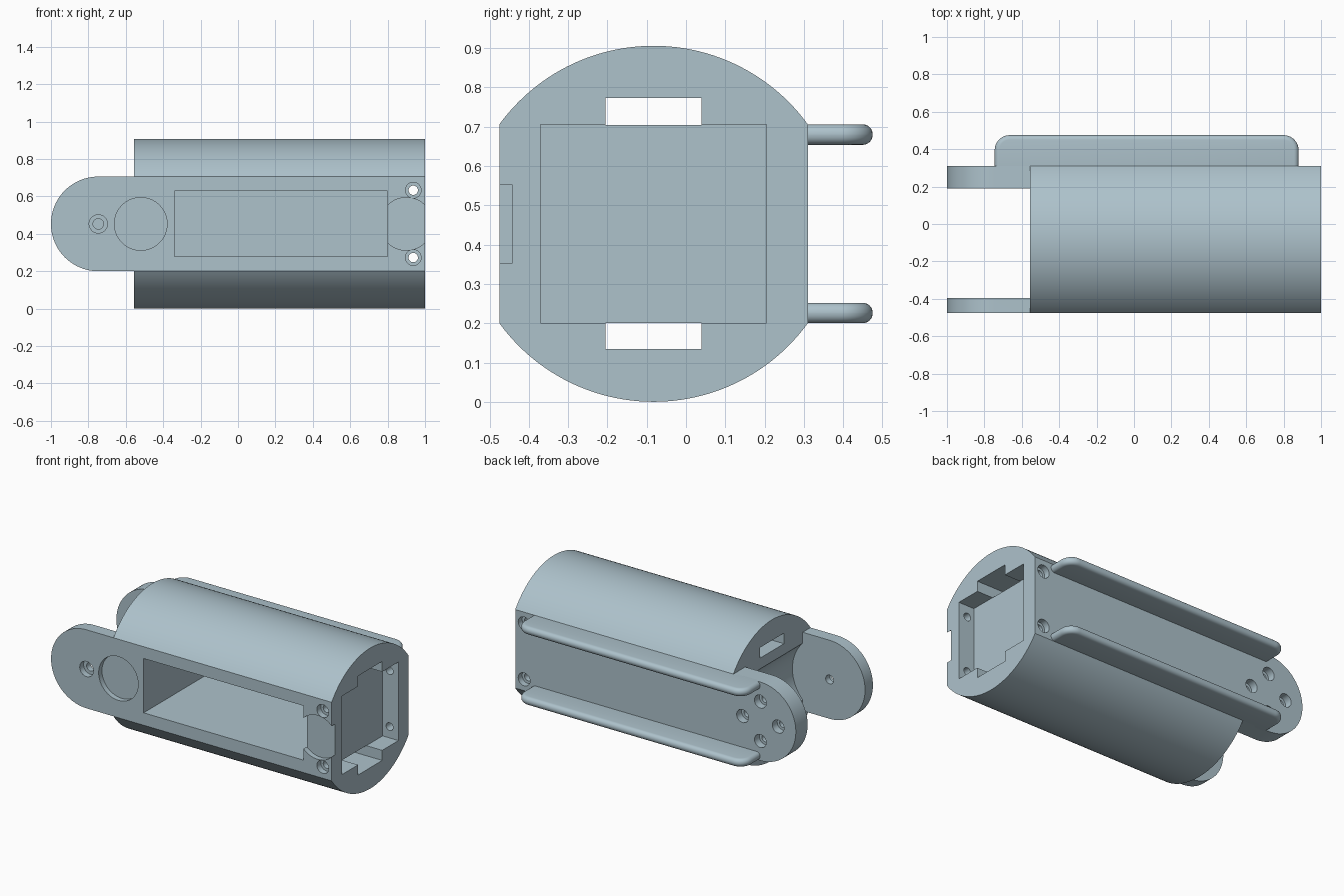
import bpy
import bmesh
from math import sin, cos, pi, radians, sqrt, asin
from mathutils import Vector

if "Cube" in bpy.data.objects:
    bpy.data.objects.remove(bpy.data.objects["Cube"])

# Main dimensions
FRONT, BACK = -0.475, 0.31       # outer flat faces
LOW, HIGH = 0.2, 0.706           # height band of the flats and arms
MID = (LOW + HIGH) / 2
TOP = 2 * MID
BODY_X, PIVOT_X = -0.555, -0.747
ARM_R = MID - LOW

paint = bpy.data.materials.new("blue_grey")
paint.use_nodes = True
colour = (0.42, 0.54, 0.60, 1)
paint.diffuse_color = colour
paint.node_tree.nodes["Principled BSDF"].inputs["Base Color"].default_value = colour


def prism(name, points, axis, start, end):
    """Extrude a 2D outline along an axis; the outline uses the other two axes in order."""
    bm = bmesh.new()
    verts = []
    for p in points:
        co = list(p)
        co.insert("xyz".index(axis), start)
        verts.append(bm.verts.new(co))
    face = bm.faces.new(verts)
    step = Vector([end - start if a == axis else 0 for a in "xyz"])
    moved = bmesh.ops.extrude_face_region(bm, geom=[face])["geom"]
    bmesh.ops.translate(bm, vec=step, verts=[v for v in moved if isinstance(v, bmesh.types.BMVert)])
    bmesh.ops.recalc_face_normals(bm, faces=bm.faces)
    mesh = bpy.data.meshes.new(name)
    bm.to_mesh(mesh)
    bm.free()
    mesh.materials.append(paint)
    obj = bpy.data.objects.new(name, mesh)
    bpy.context.collection.objects.link(obj)
    return obj


def arc(cx, cy, r, a0, a1, n):
    return [(cx + r * cos(a0 + (a1 - a0) * i / n), cy + r * sin(a0 + (a1 - a0) * i / n))
            for i in range(n + 1)]


def block(x0, x1, y0, y1, z0, z1):
    return prism("cutter", [(y0, z0), (y1, z0), (y1, z1), (y0, z1)], "x", x0, x1)


def drill(x, z, r, y0, y1, n=32):
    return prism("cutter", arc(x, z, r, 0, 2 * pi, n)[:-1], "y", y0, y1)


def apply(obj, mod):
    bpy.context.view_layer.objects.active = obj
    bpy.ops.object.modifier_apply(modifier=mod.name)


def cut(obj, cutter):
    mod = obj.modifiers.new("cut", "BOOLEAN")
    mod.operation = "DIFFERENCE"
    mod.solver = "EXACT"
    mod.object = cutter
    apply(obj, mod)
    bpy.data.objects.remove(cutter)


def smooth(obj):
    bpy.ops.object.select_all(action="DESELECT")
    obj.select_set(True)
    bpy.context.view_layer.objects.active = obj
    bpy.ops.object.shade_smooth_by_angle(angle=radians(30))


# Housing: flat front and back, shallow arcs above and below
half = (BACK - FRONT) / 2
mid_y = (BACK + FRONT) / 2
rise = TOP - HIGH
radius = (half ** 2 + rise ** 2) / (2 * rise)
spread = asin(half / radius)
upper = arc(mid_y, TOP - radius, radius, pi / 2 - spread, pi / 2 + spread, 48)
lower = [(y, TOP - z) for y, z in reversed(upper)]
housing = prism("housing", upper + lower, "x", -1, 1)

# Trim the far end to two round-ended arms
rounding = arc(PIVOT_X, MID, ARM_R, -pi / 2, -3 * pi / 2, 40)
outline = [(-1.2, -0.1), (BODY_X, -0.1), (BODY_X, LOW)] + rounding
outline += [(BODY_X, HIGH), (BODY_X, 1.1), (-1.2, 1.1)]
cut(housing, prism("cutter", outline, "y", -1, 1))

# Gap between the arms with a concave swing clearance
cut(housing, block(-1.2, BODY_X, -0.395, 0.19, -0.1, 1.1))
cut(housing, drill(PIVOT_X, MID, 0.265, -0.395, 0.19, 64))

# Front window pocket and recess in the near end
cut(housing, block(-0.34, 0.8, -0.6, 0.205, 0.28, 0.63))
cut(housing, block(0.887, 1.1, -0.37, 0.205, LOW, HIGH))

# Cable channels running the full length
for z0, z1 in ((0.135, LOW + 0.001), (HIGH - 0.001, 0.773)):
    cut(housing, block(-1.2, 1.1, -0.205, 0.04, z0, z1))

# Shallow round recesses on the front
for x in (-0.52, 0.9):
    cut(housing, drill(x, MID, 0.141, -0.6, FRONT + 0.034, 64))

# Counterbored corner holes through both walls
for z in (MID - 0.18, MID + 0.18):
    cut(housing, drill(0.937, z, 0.025, -0.6, 0.6))
    cut(housing, drill(0.937, z, 0.042, -0.6, FRONT + 0.04))
    cut(housing, drill(0.937, z, 0.042, BACK - 0.04, 0.6))

# Pivot hole in the front arm
cut(housing, drill(PIVOT_X, MID, 0.028, -0.6, -0.3))
cut(housing, drill(PIVOT_X, MID, 0.049, -0.6, FRONT + 0.04))

# Ring of four mounting holes in the back arm
for i in range(4):
    x, z = PIVOT_X + 0.127 * cos(i * pi / 2), MID + 0.127 * sin(i * pi / 2)
    cut(housing, drill(x, z, 0.025, 0.1, 0.6))
    cut(housing, drill(x, z, 0.042, BACK - 0.05, 0.6))
smooth(housing)

# Rounded rails along the back
x0, x1, y1, r = -0.745, 0.88, 0.475, 0.08
plan = [(x0, BACK - 0.04), (x1, BACK - 0.04)]
plan += arc(x1 - r, y1 - r, r, 0, pi / 2, 10) + arc(x0 + r, y1 - r, r, pi / 2, pi, 10)
for name, z in (("lower_rail", LOW), ("upper_rail", HIGH - 0.052)):
    rail = prism(name, plan, "z", z, z + 0.052)
    bevel = rail.modifiers.new("round", "BEVEL")
    bevel.width = 0.025
    bevel.segments = 6
    bevel.limit_method = "ANGLE"
    bevel.angle_limit = radians(40)
    apply(rail, bevel)
    smooth(rail)
